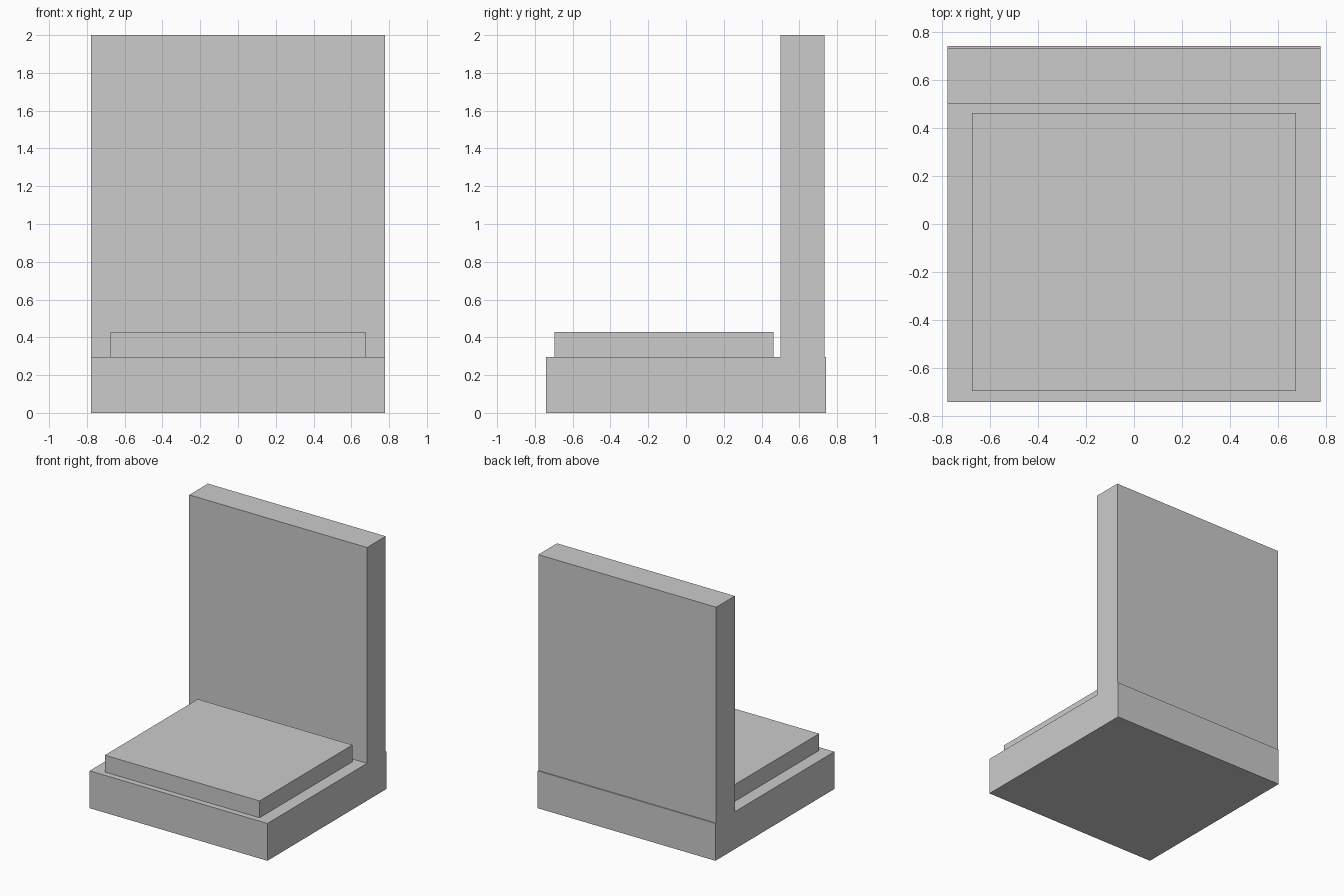
import bpy

if "Cube" in bpy.data.objects:
    bpy.data.objects.remove(bpy.data.objects["Cube"])


def box(name, x, y, z):
    """Axis-aligned box from (min, max) ranges."""
    ranges = (x, y, z)
    bpy.ops.mesh.primitive_cube_add(size=1, location=[(a + b) / 2 for a, b in ranges])
    obj = bpy.context.object
    obj.name = obj.data.name = name
    obj.scale = [b - a for a, b in ranges]
    bpy.ops.object.transform_apply(location=False, rotation=False, scale=True)
    return obj


# Low plinth of the seat
box("seat_base", (-0.777, 0.777), (-0.742, 0.742), (0, 0.295))

# Inset cushion slab
box("seat_cushion", (-0.676, 0.676), (-0.696, 0.463), (0.295, 0.428))

# Tall backrest, set slightly in from the rear edge
box("backrest", (-0.777, 0.777), (0.501, 0.734), (0.295, 2.0))
